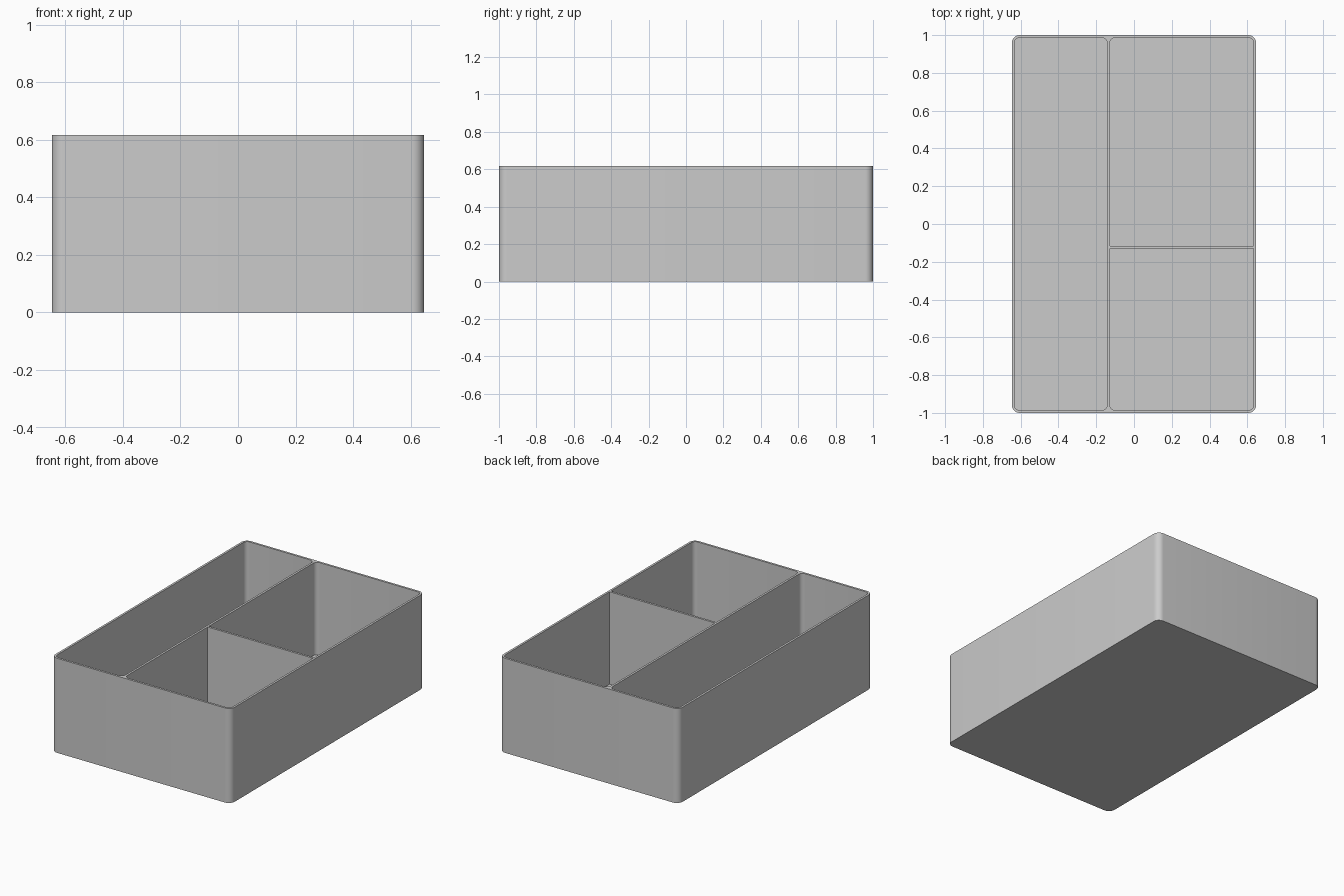
import bpy, bmesh
from math import sin, cos, pi

cube = bpy.data.objects.get("Cube")
if cube:
    bpy.data.objects.remove(cube, do_unlink=True)

HX, HY, H = 0.647, 1.0, 0.617      # outer half width, half depth, height
WALL, FLOOR = 0.014, 0.014
R_OUT, R_IN = 0.042, 0.028
DIV_X, DIV_Y = -0.135, -0.124      # divider centre lines
STEPS = 8

grey = bpy.data.materials.new("light_grey")
grey.use_nodes = True
colour = (0.6, 0.6, 0.6, 1)
grey.diffuse_color = colour
grey.node_tree.nodes["Principled BSDF"].inputs["Base Color"].default_value = colour


def outline(x0, x1, y0, y1, radii):
    """Counter-clockwise rectangle; radii run from the back right corner."""
    corners = [(x1, y1, -1, -1), (x0, y1, 1, -1), (x0, y0, 1, 1), (x1, y0, -1, 1)]
    points = []
    for i, ((x, y, sx, sy), r) in enumerate(zip(corners, radii)):
        if r == 0:
            points.append((x, y))
            continue
        for k in range(STEPS + 1):
            a = (i + k / STEPS) * pi / 2
            points.append((x + sx * r + r * cos(a), y + sy * r + r * sin(a)))
    return points


def shell(bm, points, base, top):
    """Side walls and bottom face; returns the open upper edge loop."""
    low = [bm.verts.new((x, y, base)) for x, y in points]
    high = [bm.verts.new((x, y, top)) for x, y in points]
    bm.faces.new(low)
    n = len(points)
    for i in range(n):
        j = (i + 1) % n
        bm.faces.new((low[i], low[j], high[j], high[i]))
    return [bm.edges.get((high[i], high[(i + 1) % n])) for i in range(n)]


bm = bmesh.new()

# Outer body
rim = shell(bm, outline(-HX, HX, -HY, HY, [R_OUT] * 4), 0, H)

# Three pockets: one long, two side by side behind the long divider
h = WALL / 2
ix, iy = HX - WALL, HY - WALL
r = R_IN
pockets = [
    (-ix, DIV_X - h, -iy, iy, (r, r, r, r)),
    (DIV_X + h, ix, DIV_Y + h, iy, (r, r, 0, 0)),
    (DIV_X + h, ix, -iy, DIV_Y - h, (0, 0, r, r)),
]
for x0, x1, y0, y1, radii in pockets:
    rim += shell(bm, outline(x0, x1, y0, y1, radii), FLOOR, H)

# Flat rim between the outer edge and the pockets
bmesh.ops.triangle_fill(bm, use_beauty=True, use_dissolve=False, edges=rim, normal=(0, 0, 1))
bmesh.ops.recalc_face_normals(bm, faces=bm.faces)

mesh = bpy.data.meshes.new("divided_tray")
bm.to_mesh(mesh)
bm.free()
mesh.materials.append(grey)
tray = bpy.data.objects.new("divided_tray", mesh)
bpy.context.collection.objects.link(tray)

# Smooth corners, crisp edges
bpy.ops.object.select_all(action="DESELECT")
tray.select_set(True)
bpy.context.view_layer.objects.active = tray
bpy.ops.object.shade_smooth_by_angle(angle=pi / 6)
